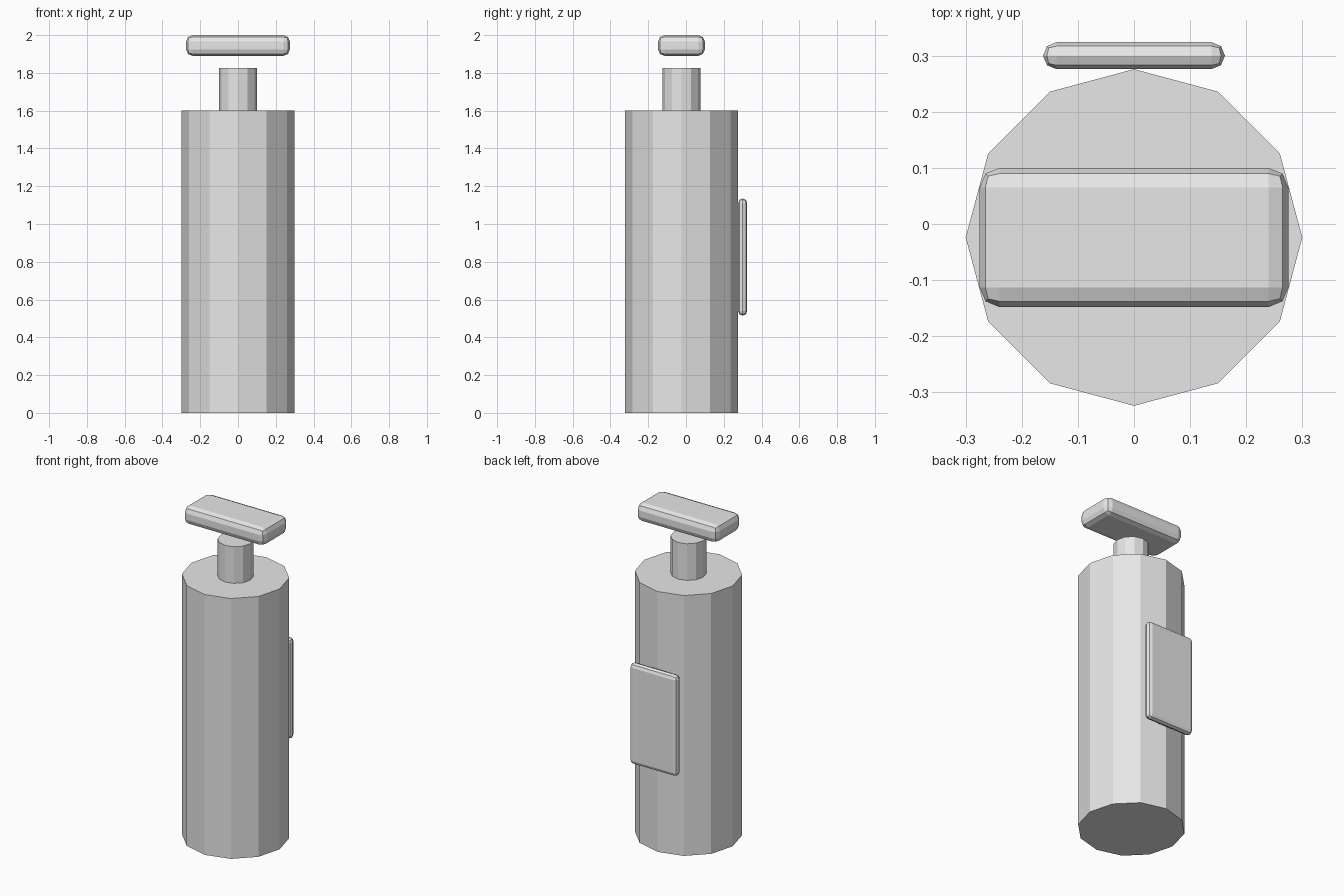
import bpy

# Remove the default cube
cube = bpy.data.objects.get("Cube")
if cube:
    bpy.data.objects.remove(cube, do_unlink=True)

# Single plain grey
grey = bpy.data.materials.new("light grey")
grey.use_nodes = True
colour = (0.8, 0.8, 0.8, 1)
grey.diffuse_color = colour
grey.node_tree.nodes["Principled BSDF"].inputs["Base Color"].default_value = colour

AXIS_Y = -0.024  # shared upright axis of bottle, neck and pump head


def column(name, radius, bottom, top):
    """Upright twelve-sided cylinder."""
    bpy.ops.mesh.primitive_cylinder_add(
        vertices=12, radius=radius, depth=top - bottom,
        location=(0, AXIS_Y, (bottom + top) / 2))
    obj = bpy.context.object
    obj.name = name
    obj.data.materials.append(grey)
    return obj


def rounded_box(name, size, centre, bevel):
    """Box with two-segment bevelled edges."""
    bpy.ops.mesh.primitive_cube_add(size=1, location=centre)
    obj = bpy.context.object
    obj.name = name
    obj.scale = size
    bpy.ops.object.transform_apply(location=False, rotation=False, scale=True)
    mod = obj.modifiers.new("rounded edges", "BEVEL")
    mod.width = bevel
    mod.segments = 2
    mod.limit_method = "NONE"
    obj.data.materials.append(grey)
    return obj


# Bottle and neck
column("bottle_body", 0.3, 0, 1.6)
column("bottle_neck", 0.1, 1.6, 1.825)

# Pump head floating over the neck
rounded_box("pump_head", (0.55, 0.248, 0.11), (0, AXIS_Y, 1.945), 0.035)

# Label plate on the back
rounded_box("label_plate", (0.324, 0.048, 0.62), (0, 0.3, 0.825), 0.0238)
